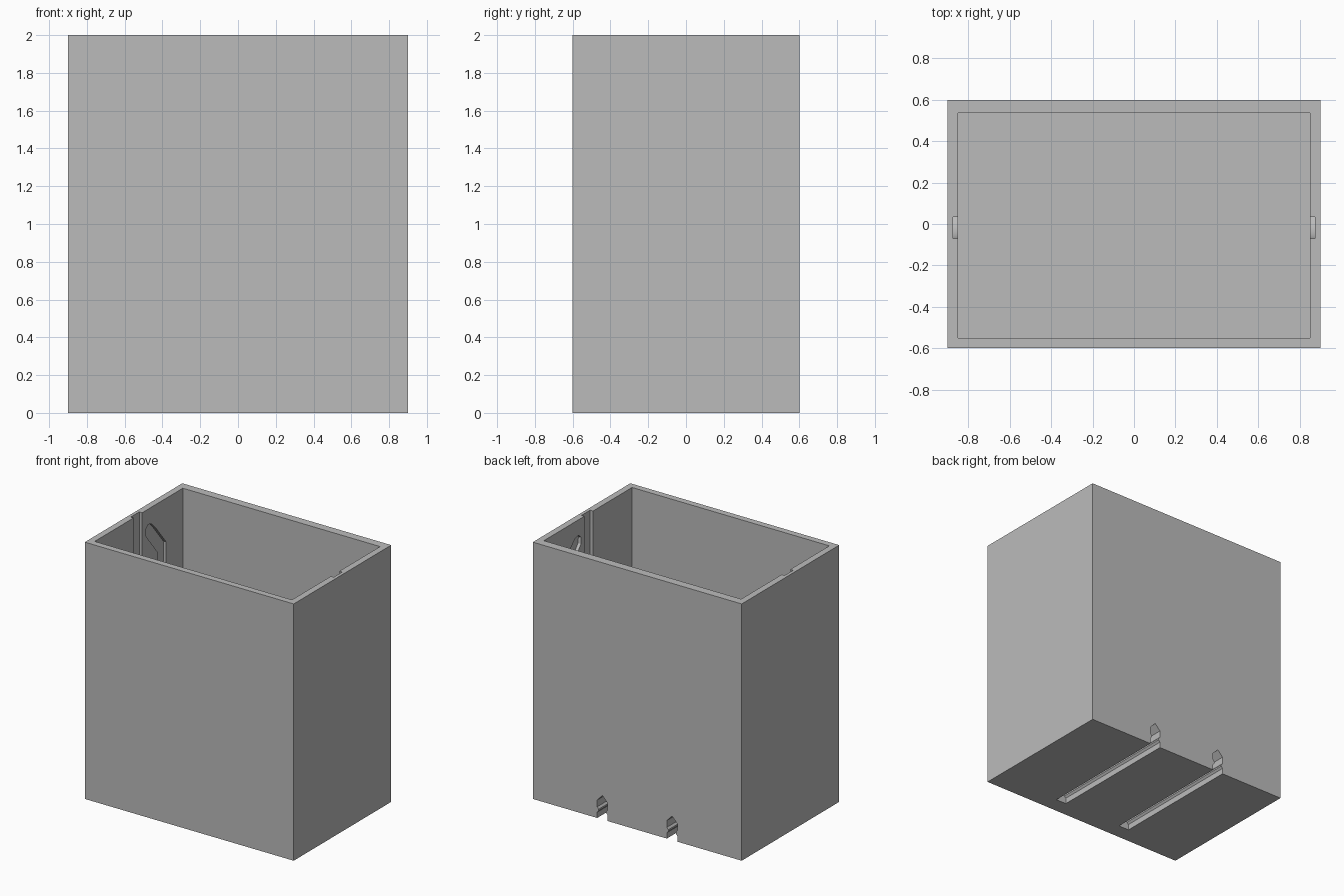
import bpy, bmesh, math

if "Cube" in bpy.data.objects:
    bpy.data.objects.remove(bpy.data.objects["Cube"])

grey = bpy.data.materials.new("plain_grey")
grey.diffuse_color = (0.5, 0.5, 0.5, 1)
grey.use_nodes = True
grey.node_tree.nodes["Principled BSDF"].inputs["Base Color"].default_value = grey.diffuse_color


def finish(name, bm):
    bmesh.ops.recalc_face_normals(bm, faces=bm.faces)
    me = bpy.data.meshes.new(name)
    bm.to_mesh(me)
    bm.free()
    me.materials.append(grey)
    ob = bpy.data.objects.new(name, me)
    bpy.context.collection.objects.link(ob)
    return ob


def block(name, lo, hi):
    bm = bmesh.new()
    bmesh.ops.create_cube(bm, size=1)
    for v in bm.verts:
        v.co = [lo[i] + (v.co[i] + 0.5) * (hi[i] - lo[i]) for i in range(3)]
    return finish(name, bm)


def prism(name, points, offset):
    """Extrude a closed 3D outline along an offset."""
    bm = bmesh.new()
    face = bm.faces.new([bm.verts.new(p) for p in points])
    out = bmesh.ops.extrude_face_region(bm, geom=[face], use_keep_orig=True)
    verts = [g for g in out["geom"] if isinstance(g, bmesh.types.BMVert)]
    bmesh.ops.translate(bm, verts=verts, vec=offset)
    return finish(name, bm)


def cut(target, cutter):
    mod = target.modifiers.new("cut", 'BOOLEAN')
    mod.operation = 'DIFFERENCE'
    mod.solver = 'EXACT'
    mod.object = cutter
    bpy.context.view_layer.objects.active = target
    bpy.ops.object.modifier_apply(modifier=mod.name)
    bpy.data.objects.remove(cutter)


# Open-topped box
box = block("box_shell", (-0.9, -0.6, 0), (0.9, 0.6, 2))
cut(box, block("cavity_cutter", (-0.85, -0.55, 0.24), (0.85, 0.535, 2.2)))

# Hook-shaped guide track sunk in both side walls
cy, cz, n = 0.13, 0.62, 16


def arc(radius, start, end):
    angles = [start + (end - start) * i / n for i in range(n + 1)]
    return [(cy + radius * math.cos(a), cz + radius * math.sin(a)) for a in angles]


track = [(-0.07, 2.1)] + arc(0.2, math.pi, 2 * math.pi)
track += [(0.33, 1.66), (0.2, 1.82), (0.15, 1.87), (0.11, 1.88), (0.075, 1.85),
          (0.08, 1.80), (0.225, 1.62)]
track += arc(0.095, 2 * math.pi, math.pi) + [(0.035, 2.1)]
for side in (-1, 1):
    outline = [(side * 0.8, y, z) for y, z in track]
    cut(box, prism("track_cutter", outline, (side * 0.075, 0, 0)))

# Pinched, peaked mounting channels under the floor, open at the back
half = [(0.045, -0.05), (0.045, 0.045), (0.032, 0.06), (0.032, 0.072),
        (0.045, 0.087), (0.045, 0.14)]
profile = half + [(0, 0.187)] + [(-x, z) for x, z in reversed(half)]
for cx in (-0.3, 0.3):
    outline = [(cx + x, -0.475, z) for x, z in profile]
    cut(box, prism("channel_cutter", outline, (0, 1.2, 0)))

# Smooth the round track ends, keep all other edges crisp
bpy.ops.object.select_all(action='DESELECT')
box.select_set(True)
bpy.context.view_layer.objects.active = box
bpy.ops.object.shade_smooth_by_angle(angle=math.radians(25))
